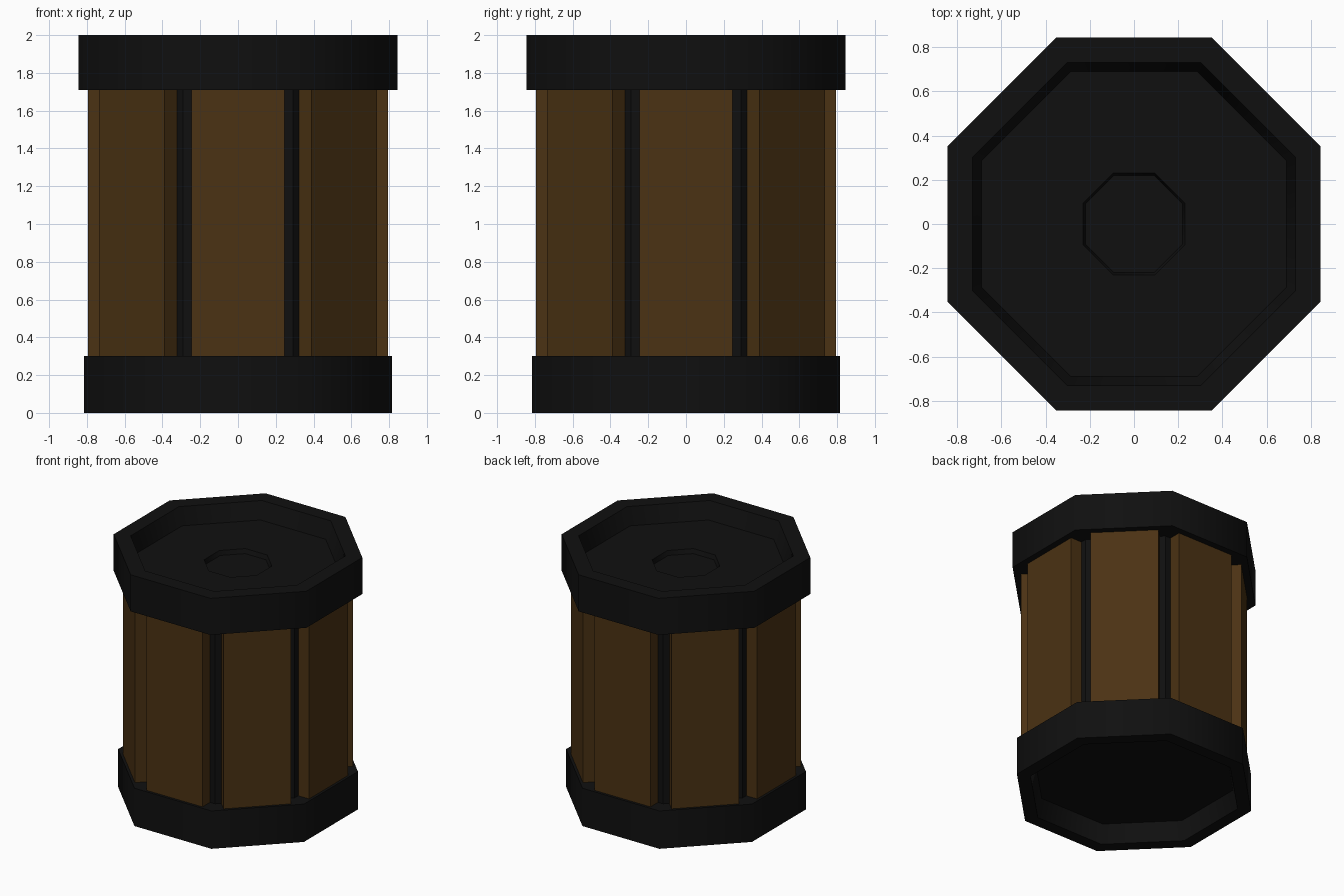
import bpy
import bmesh
from math import cos, sin, pi, radians
from mathutils import Matrix

SIDES = 8

cube = bpy.data.objects.get("Cube")
if cube:
    bpy.data.objects.remove(cube, do_unlink=True)


def make_material(name, colour):
    mat = bpy.data.materials.new(name)
    mat.use_nodes = True
    mat.diffuse_color = colour
    mat.node_tree.nodes["Principled BSDF"].inputs["Base Color"].default_value = colour
    return mat


black = make_material("matte black", (0.005, 0.005, 0.005, 1))
brown = make_material("dark brown", (0.07, 0.032, 0.0065, 1))


def finish(name, bm, mat, smooth_angle=None):
    bmesh.ops.recalc_face_normals(bm, faces=bm.faces)
    mesh = bpy.data.meshes.new(name)
    bm.to_mesh(mesh)
    bm.free()
    mesh.materials.append(mat)
    obj = bpy.data.objects.new(name, mesh)
    bpy.context.collection.objects.link(obj)
    if smooth_angle:
        bpy.ops.object.select_all(action="DESELECT")
        obj.select_set(True)
        bpy.context.view_layer.objects.active = obj
        bpy.ops.object.shade_smooth_by_angle(angle=radians(smooth_angle))
    return obj


def octagon_lathe(name, profile, mat, smooth_angle=None):
    """Stack octagonal rings given as (flat-side distance, height), closing both ends."""
    bm = bmesh.new()
    rings = []
    for apothem, z in profile:
        r = apothem / cos(pi / SIDES)
        angles = [(i + 0.5) * 2 * pi / SIDES for i in range(SIDES)]
        rings.append([bm.verts.new((r * cos(a), r * sin(a), z)) for a in angles])
    for low, high in zip(rings, rings[1:]):
        for i in range(SIDES):
            j = (i + 1) % SIDES
            bm.faces.new((low[i], low[j], high[j], high[i]))
    bm.faces.new(rings[0])
    bm.faces.new(rings[-1])
    return finish(name, bm, mat, smooth_angle)


# Inner core seen between the panels
octagon_lathe("core", [(0.70, 0.2), (0.70, 1.8)], black)

# Base cap with a recessed underside
octagon_lathe("base_cap", [(0.69, 0.15), (0.72, 0), (0.815, 0),
                           (0.815, 0.30), (0.69, 0.30)], black, 50)

# Top cap with a sunken lid and a shallow central dimple
octagon_lathe("top_cap", [(0.69, 1.71), (0.845, 1.71), (0.845, 2), (0.73, 2),
                          (0.69, 1.865), (0.23, 1.865), (0.22, 1.83)], black, 50)

# Eight side panels
for k in range(SIDES):
    bm = bmesh.new()
    place = (Matrix.Rotation(k * 2 * pi / SIDES, 4, "Z")
             @ Matrix.Translation((0.7425, 0, 1.005))
             @ Matrix.Diagonal((0.105, 0.49, 1.45, 1)))
    bmesh.ops.create_cube(bm, size=1, matrix=place)
    finish(f"side_panel_{k + 1}", bm, brown)
